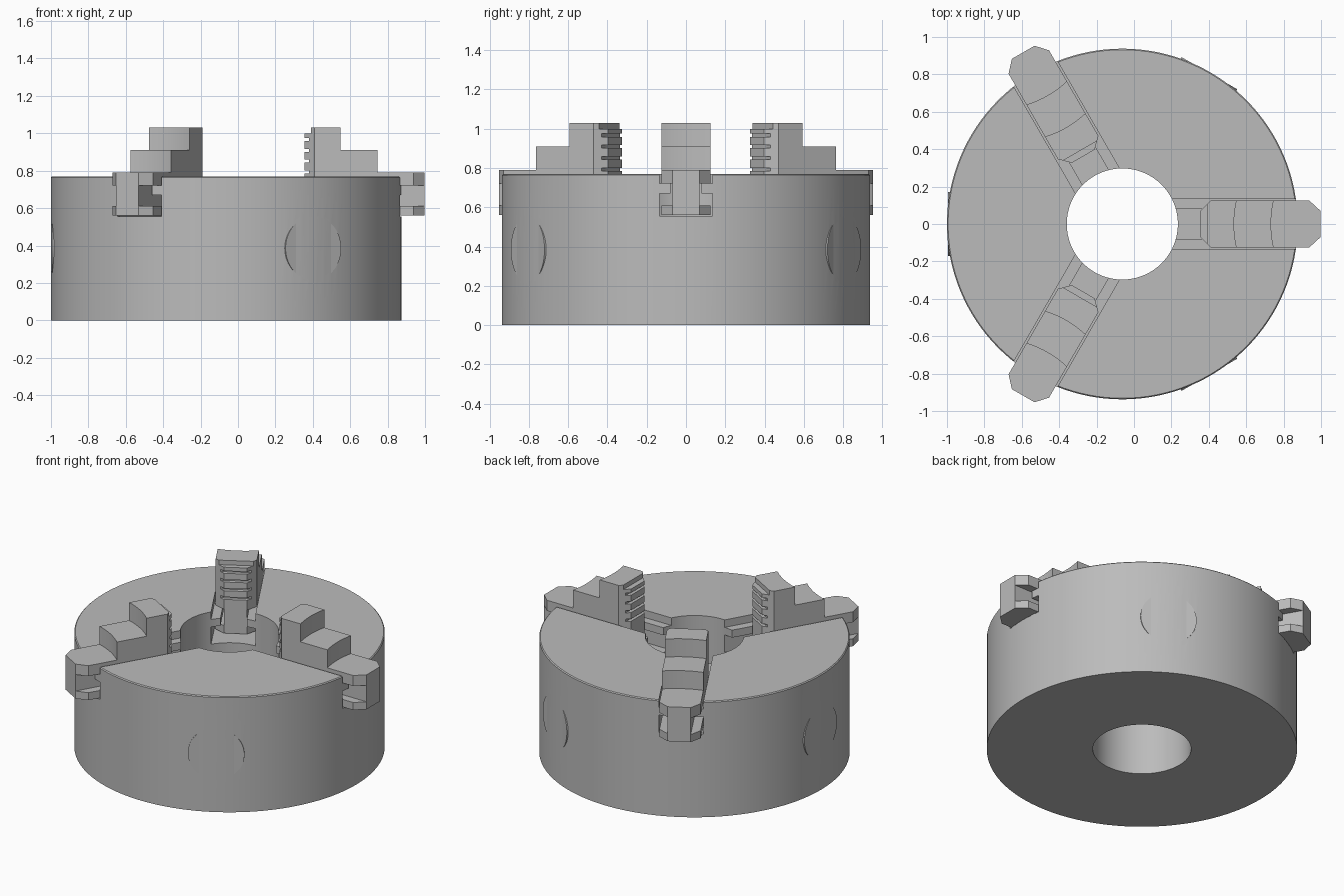
import bpy, bmesh, math
from mathutils import Matrix, Vector

cube = bpy.data.objects.get("Cube")
if cube:
    bpy.data.objects.remove(cube)

CENTRE = Matrix.Translation((-0.0625, 0, 0))
BODY_R, BODY_H, BORE_R = 0.9375, 0.77, 0.297
JAW_ANGLES = (0, 120, 240)
SOCKET_ANGLES = (60, 180, 300)
SOCKET_Z = 0.385

steel = bpy.data.materials.new("grey_steel")
steel.use_nodes = True
steel.diffuse_color = (0.5, 0.5, 0.5, 1)
steel.node_tree.nodes["Principled BSDF"].inputs["Base Color"].default_value = (0.5, 0.5, 0.5, 1)


def turn(deg):
    return Matrix.Rotation(math.radians(deg), 4, "Z")


def make(name, bm):
    bmesh.ops.recalc_face_normals(bm, faces=bm.faces)
    mesh = bpy.data.meshes.new(name)
    bm.to_mesh(mesh)
    bm.free()
    mesh.materials.append(steel)
    ob = bpy.data.objects.new(name, mesh)
    bpy.context.collection.objects.link(ob)
    return ob


def prism(name, outline, direction):
    """Extrude a closed outline of 3D points along a direction."""
    bm = bmesh.new()
    face = bm.faces.new([bm.verts.new(p) for p in outline])
    ext = bmesh.ops.extrude_face_region(bm, geom=[face])
    verts = [v for v in ext["geom"] if isinstance(v, bmesh.types.BMVert)]
    bmesh.ops.translate(bm, verts=verts, vec=Vector(direction))
    return make(name, bm)


def box(name, x0, x1, y0, y1, z0, z1):
    return prism(name, [(x0, y0, z0), (x1, y0, z0), (x1, y1, z0), (x0, y1, z0)], (0, 0, z1 - z0))


def cone(name, r1, r2, start, end, sides, radial=True, spin=0, at=(0, 0, 0)):
    """Cylinder or cone from start to end, along +x (radial) or +z."""
    bm = bmesh.new()
    bmesh.ops.create_cone(bm, cap_ends=True, segments=sides, radius1=r1, radius2=r2, depth=end - start)
    m = Matrix.Translation((0, 0, (start + end) / 2)) @ turn(spin)
    if radial:
        m = Matrix.Rotation(math.pi / 2, 4, "Y") @ m
    bm.transform(Matrix.Translation(at) @ m)
    return make(name, bm)


def cut(ob, cutters):
    for c in cutters:
        mod = ob.modifiers.new("cut", "BOOLEAN")
        mod.operation, mod.solver, mod.object = "DIFFERENCE", "EXACT", c
        bpy.context.view_layer.update()
        bpy.context.view_layer.objects.active = ob
        bpy.ops.object.modifier_apply(modifier=mod.name)
        bpy.data.objects.remove(c)


def place(ob, deg):
    ob.data.transform(CENTRE @ turn(deg))


def smooth(ob):
    bpy.ops.object.select_all(action="DESELECT")
    ob.select_set(True)
    bpy.context.view_layer.objects.active = ob
    bpy.ops.object.shade_smooth_by_angle(angle=math.radians(25))


# Body: lathed ring with a small top bevel
bm = bmesh.new()
c = 0.006
ring = [(BORE_R, 0), (BODY_R, 0), (BODY_R, BODY_H - c), (BODY_R - c, BODY_H), (BORE_R, BODY_H)]
pts = [bm.verts.new((r, 0, z)) for r, z in ring]
edges = [bm.edges.new((pts[i - 1], pts[i])) for i in range(len(pts))]
bmesh.ops.spin(bm, geom=pts + edges, axis=(0, 0, 1), cent=(0, 0, 0), angle=2 * math.pi, steps=128)
bmesh.ops.remove_doubles(bm, verts=bm.verts, dist=1e-4)
body = make("chuck_body", bm)

# Jaw slots with overhanging rails
half = [(0.135, 0.555), (0.135, 0.67), (0.08, 0.67), (0.08, 0.72), (0.135, 0.72), (0.135, 0.9)]
section = [(0.1, y, z) for y, z in half] + [(0.1, -y, z) for y, z in reversed(half)]
for a in JAW_ANGLES:
    slot = prism("slot_cutter", section, (1.1, 0, 0))
    slot.data.transform(turn(a))
    cut(body, [slot])

# Round seats for the key sockets
for a in SOCKET_ANGLES:
    seat = cone("seat_cutter", 0.172, 0.172, 0.8, 1.1, 64, at=(0, 0, SOCKET_Z))
    seat.data.transform(turn(a))
    cut(body, [seat])
place(body, 0)
smooth(body)

# Key sockets: flat discs with a square, chamfered hole
for i, a in enumerate(SOCKET_ANGLES):
    at = (0, 0, SOCKET_Z)
    socket = cone(f"key_socket_{i + 1}", 0.1715, 0.1715, 0.79, 0.931, 64, at=at)
    d = math.sqrt(2)
    cut(socket, [cone("hole", 0.062 * d, 0.062 * d, 0.81, 1.0, 4, spin=45, at=at),
                 cone("rim", 0.058 * d, 0.09 * d, 0.914, 0.946, 4, spin=45, at=at)])
    place(socket, a)
    smooth(socket)

# Stepped jaws
W, NOSE = 0.125, 0.07
for i, a in enumerate(JAW_ANGLES):
    plan = [(0.418, NOSE), (0.472, W), (1.0, W), (1.06, NOSE)]
    outline = [(x, y, 0.56) for x, y in plan] + [(x, -y, 0.56) for x, y in reversed(plan)]
    jaw = prism(f"jaw_{i + 1}", outline, (0, 0, 0.47))
    # Concave step faces
    R = 0.55
    cutters = [cone("step", R, R, z, 1.2, 128, radial=False, at=(r + R, 0, 0))
               for r, z in ((0.795, 0.79), (0.597, 0.91))]
    # Side guide grooves
    cutters += [box("groove", 0.3, 1.2, min(s * NOSE, s * 0.2), max(s * NOSE, s * 0.2), 0.61, 0.72)
                for s in (-1, 1)]
    # Gripping teeth and the relief above them
    cutters += [box("tooth_gap", 0.3, 0.442, -0.2, 0.2, z, z + 0.016) for z in (0.785, 0.843, 0.901, 0.959)]
    cutters.append(box("nose_relief", 0.3, 0.452, -0.2, 0.2, 1.0, 1.1))
    cut(jaw, cutters)
    place(jaw, a)
    smooth(jaw)
